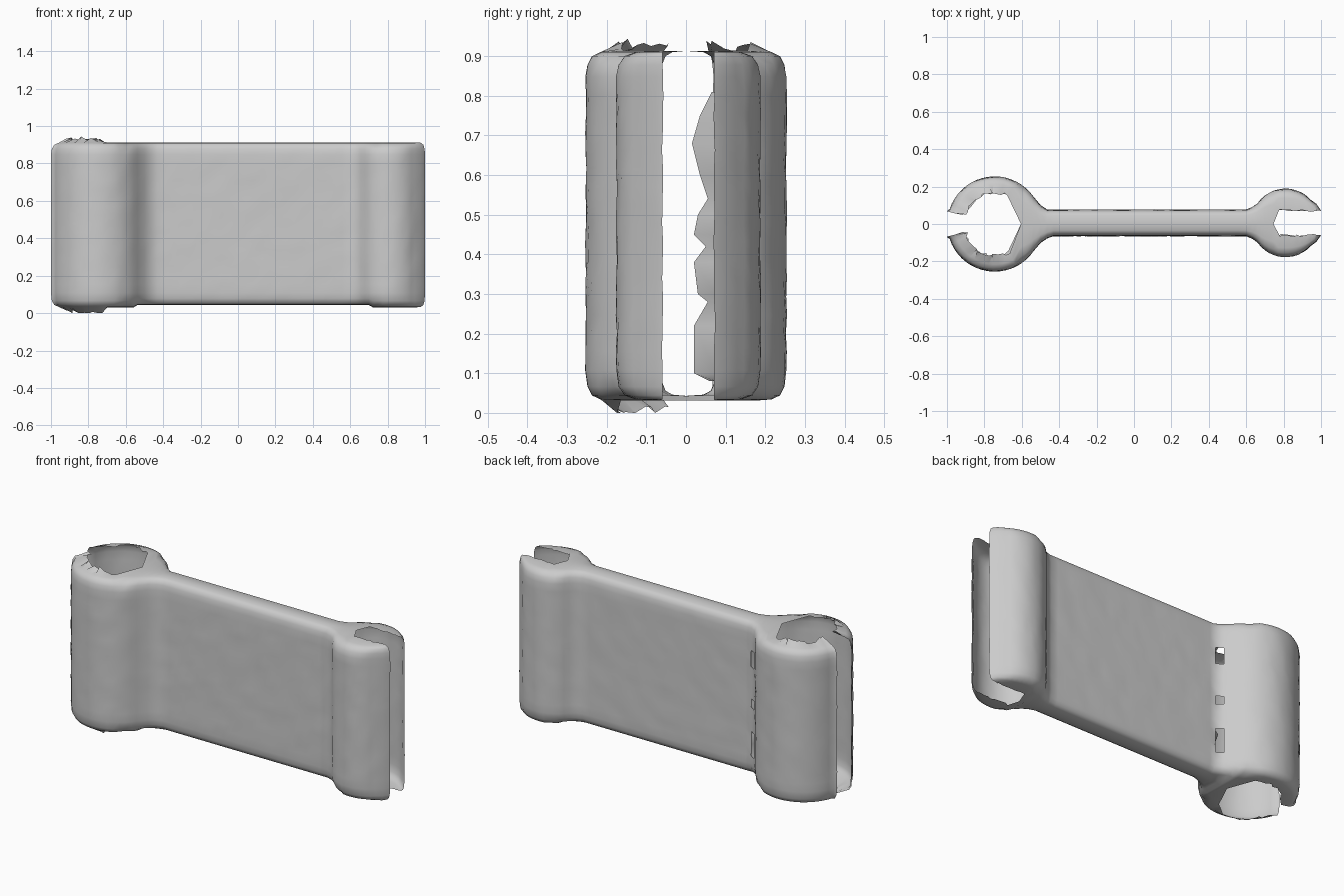
import bpy, bmesh, math, random
from mathutils import Vector

random.seed(4)
cube = bpy.data.objects.get("Cube")
if cube:
    bpy.data.objects.remove(cube, do_unlink=True)

grey = bpy.data.materials.new("plain grey")
grey.use_nodes = True
grey.diffuse_color = (0.6, 0.6, 0.6, 1)
grey.node_tree.nodes["Principled BSDF"].inputs["Base Color"].default_value = grey.diffuse_color

BIG_X, BIG_R, SMALL_X, SMALL_R, WEB_Y = -0.745, 0.253, 0.81, 0.182, 0.07
MID_Z, HALF_Z = 0.478, 0.435


def arc(cx, r, start, end, n):
    angles = [math.radians(start + (end - start) * i / n) for i in range(n + 1)]
    return [(cx + r * math.cos(a), r * math.sin(a)) for a in angles]


# Half outline in plan: large open socket, flat web, small open socket
outline = [(-1, 0.068)] + arc(BIG_X, BIG_R, 162, 35, 18)
outline += [(-0.5, 0.1), (-0.465, 0.076)]
outline += [(-0.43 + 1.03 * i / 24, WEB_Y) for i in range(25)]
outline += [(0.635, 0.085)] + arc(SMALL_X, SMALL_R, 145, 42, 12)
outline += [(0.975, 0.1), (1, 0.065)]


def rim(x, y):
    """Inner edge of the end caps for an outline point."""
    if x < -0.63:
        d = Vector((x - BIG_X, y)).normalized() * 0.165
        return BIG_X + d.x, d.y
    if x > 0.75:
        return min(x, 0.95), 0.065
    return x, 0.0


# Levels: fraction of the way to the rim, and height from the middle
wall = [(0, -0.37 + 0.74 * i / 16) for i in range(17)]
cap = [(0.05, 0.4), (0.18, 0.422), (0.42, 0.432), (1, HALF_Z)]
levels = [(t, -h) for t, h in reversed(cap)] + wall + cap


def finish(bm, name):
    me = bpy.data.meshes.new(name)
    bm.to_mesh(me)
    bm.free()
    ob = bpy.data.objects.new(name, me)
    bpy.context.collection.objects.link(ob)
    me.materials.append(grey)
    bpy.ops.object.select_all(action='DESELECT')
    ob.select_set(True)
    bpy.context.view_layer.objects.active = ob
    bpy.ops.object.shade_smooth_by_angle(angle=math.radians(40))
    return ob


# Hollow shell: front and back halves joined along the web caps
bm = bmesh.new()
for side in (-1, 1):
    rows = []
    for t, h in levels:
        row = []
        for x, y in outline:
            rx, ry = rim(x, y)
            px, py, pz = x + (rx - x) * t, y + (ry - y) * t, MID_Z + h
            if t == 0:
                py += random.uniform(-0.002, 0.002)
            # Ragged, slightly flared rims on the sockets
            if t == 1 and ry > 0:
                if h > 0 and x < -0.7:
                    pz += random.uniform(0.0, 0.036)
                elif h < 0 and side < 0 and x < -0.7:
                    pz -= random.uniform(0.01, 0.04)
                px += random.uniform(-0.015, 0.015)
                py += random.uniform(-0.006, 0.012)
            if h < 0 and t > 0 and (x < -0.55 or x > 0.7):
                pz -= 0.012
            shift = 0.006 if x > -0.45 and py > 0 and ry + (t < 1) > 0 else 0
            row.append(bm.verts.new((px, side * py + shift, pz)))
        rows.append(row)
    for low, high in zip(rows, rows[1:]):
        for i in range(len(outline) - 1):
            bm.faces.new((low[i], low[i + 1], high[i + 1], high[i]))
bmesh.ops.remove_doubles(bm, verts=bm.verts, dist=0.0005)
for v in bm.verts:
    v.co.z = max(v.co.z, 0)
bmesh.ops.recalc_face_normals(bm, faces=bm.faces)
probe = max(bm.faces, key=lambda f: f.calc_center_median().y)
if probe.normal.y < 0:
    bmesh.ops.reverse_faces(bm, faces=bm.faces)

# Torn holes at the back where the web meets the large socket
torn = []
for f in bm.faces:
    c = f.calc_center_median()
    if c.y > 0.07 and -0.505 < c.x < -0.46:
        if any(a < c.z < b for a, b in ((0.16, 0.3), (0.42, 0.5), (0.65, 0.75))):
            torn.append(f)
bmesh.ops.delete(bm, geom=torn, context='FACES')
finish(bm, "bracket_shell")

# Jagged flap folded inward beside the torn holes
jag = [(0.08, 0.06), (0.1, 0.02), (0.22, 0.02), (0.28, 0.055), (0.3, 0.03),
       (0.38, 0.02), (0.42, 0.05), (0.45, 0.02), (0.5, 0.03), (0.54, 0.055),
       (0.6, 0.035), (0.68, 0.015), (0.75, 0.035), (0.81, 0.065)]
bm = bmesh.new()
pairs = [(bm.verts.new((-0.465, 0.076, z)), bm.verts.new((-0.5, y, z))) for z, y in jag]
for (a, b), (c, d) in zip(pairs, pairs[1:]):
    bm.faces.new((a, b, d, c))
finish(bm, "torn_flap")
